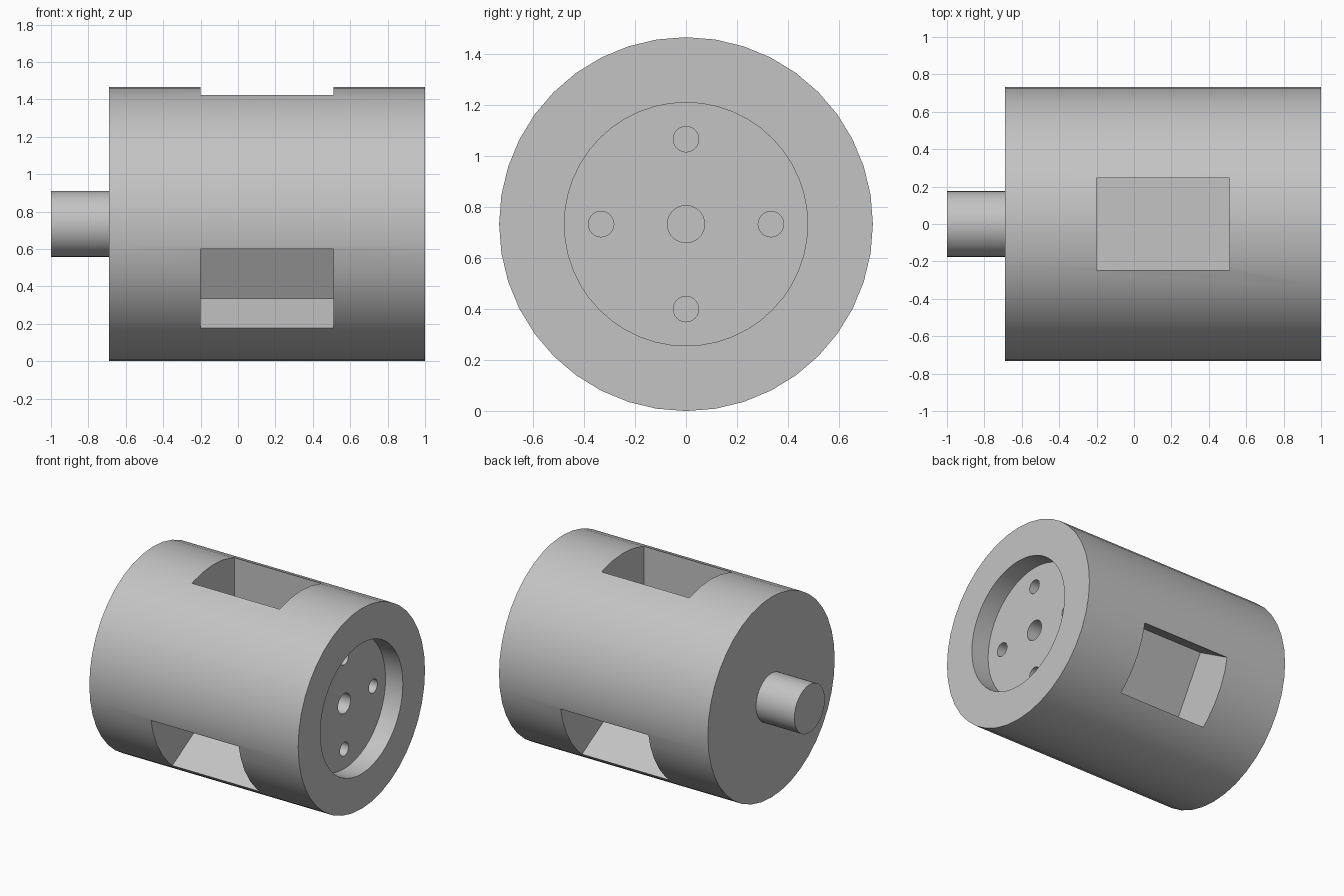
import bpy
from math import pi, sin, cos, radians

if "Cube" in bpy.data.objects:
    bpy.data.objects.remove(bpy.data.objects["Cube"], do_unlink=True)

AXIS_Z = 0.733       # height of the rotation axis
BODY_R = 0.733
FACE_X = 1.0         # right end face
BACK_X = -0.69       # left end face
FLOOR_X = 0.86       # floor of the round recess

steel = bpy.data.materials.new("plain grey")
steel.use_nodes = True
grey = (0.55, 0.55, 0.55, 1)
steel.diffuse_color = grey
steel.node_tree.nodes["Principled BSDF"].inputs["Base Color"].default_value = grey


def rod(name, x0, x1, radius, sides, y=0.0, z=0.0):
    """Cylinder along x, placed relative to the main axis."""
    bpy.ops.mesh.primitive_cylinder_add(
        vertices=sides, radius=radius, depth=x1 - x0,
        location=((x0 + x1) / 2, y, AXIS_Z + z), rotation=(0, pi / 2, 0))
    ob = bpy.context.object
    ob.name = name
    ob.data.materials.append(steel)
    return ob


def pocket(name, angle):
    """Box cutter pointing outward at an angle around the axis."""
    inner, outer = 0.372, 0.9
    mid = (inner + outer) / 2
    bpy.ops.mesh.primitive_cube_add(
        size=1, location=(0.155, -sin(angle) * mid, AXIS_Z + cos(angle) * mid),
        rotation=(angle, 0, 0))
    ob = bpy.context.object
    ob.name = name
    ob.scale = (0.71, 0.49, outer - inner)
    ob.data.materials.append(steel)
    return ob


def cut(target, cutter):
    cutter.hide_render = True
    mod = target.modifiers.new("cut", "BOOLEAN")
    mod.operation = "DIFFERENCE"
    mod.solver = "EXACT"
    mod.object = cutter
    bpy.context.view_layer.objects.active = target
    bpy.ops.object.modifier_apply(modifier=mod.name)
    bpy.data.objects.remove(cutter, do_unlink=True)


# Main drum and drive shaft
body = rod("drum_body", BACK_X, FACE_X, BODY_R, 40)
shaft = rod("drive_shaft", -1.0, BACK_X + 0.01, 0.176, 32)

# Round recess in the right end
cut(body, rod("recess_cutter", FLOOR_X, FACE_X + 0.1, 0.477, 48))

# Centre bore and four bolt holes in the recess floor
HOLE_END = FLOOR_X - 0.25
cut(body, rod("bore_cutter", HOLE_END, FLOOR_X + 0.05, 0.073, 32))
for i in range(4):
    a = i * pi / 2
    cut(body, rod("bolt_hole_cutter", HOLE_END, FLOOR_X + 0.05, 0.05, 24,
                  0.333 * cos(a), 0.333 * sin(a)))

# Three rectangular pockets spaced evenly around the drum
for i in range(3):
    cut(body, pocket("pocket_cutter", radians(120 * i)))

# Smooth curved walls, sharp edges elsewhere
bpy.ops.object.select_all(action="DESELECT")
for ob in (body, shaft):
    ob.select_set(True)
bpy.context.view_layer.objects.active = body
bpy.ops.object.shade_smooth_by_angle(angle=radians(30))
